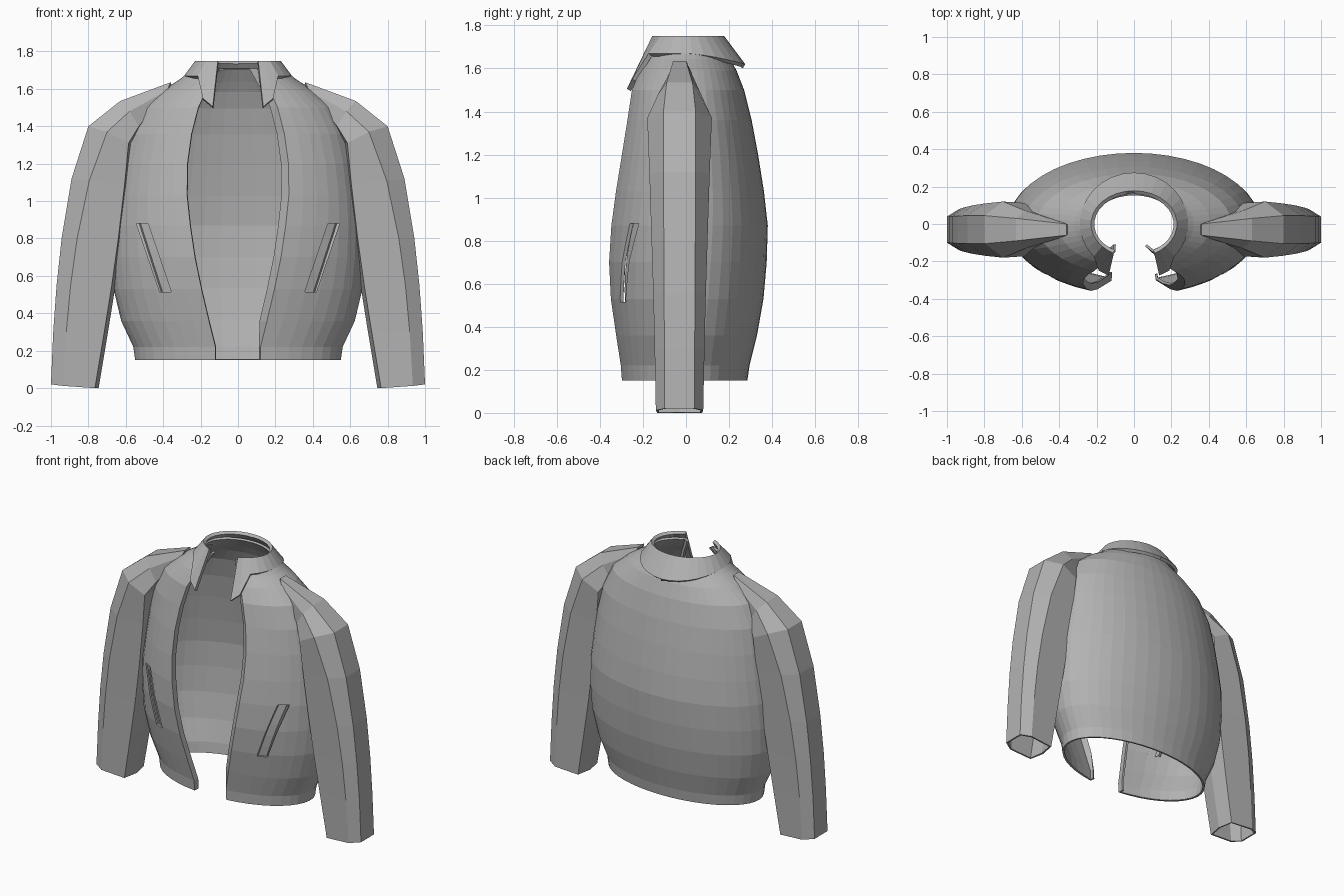
import bpy, math

if "Cube" in bpy.data.objects:
    bpy.data.objects.remove(bpy.data.objects["Cube"])

fabric = bpy.data.materials.new("grey fabric")
fabric.diffuse_color = (0.45, 0.45, 0.45, 1)
fabric.use_nodes = True
fabric.node_tree.nodes["Principled BSDF"].inputs["Base Color"].default_value = fabric.diffuse_color


def make(name, verts, faces):
    me = bpy.data.meshes.new(name)
    me.from_pydata(verts, [], faces)
    me.materials.append(fabric)
    ob = bpy.data.objects.new(name, me)
    bpy.context.collection.objects.link(ob)
    return ob


def loft(name, rows, closed=False):
    """Skin rows of points; normals point outward for clockwise rows going up."""
    n = len(rows[0])
    faces = []
    for i in range(len(rows) - 1):
        for j in range(n if closed else n - 1):
            k = (j + 1) % n
            faces.append((i * n + j, (i + 1) * n + j, (i + 1) * n + k, i * n + k))
    return make(name, [p for r in rows for p in r], faces)


def modify(ob, kind, **settings):
    m = ob.modifiers.new(kind.lower(), kind)
    for key, value in settings.items():
        setattr(m, key, value)
    bpy.context.view_layer.objects.active = ob
    bpy.ops.object.modifier_apply(modifier=m.name)


# Body profile: height, half width, front depth, back depth, half opening
PROFILE = [
    (0.15, .55, .305, .285, .12), (0.22, .56, .31, .295, .12),
    (0.36, .625, .335, .33, .155), (0.53, .665, .365, .36, .195),
    (0.70, .675, .38, .375, .23), (0.87, .67, .375, .38, .255),
    (1.03, .65, .358, .362, .272), (1.20, .625, .33, .335, .27),
    (1.36, .59, .30, .305, .248), (1.50, .52, .275, .27, .212),
    (1.59, .41, .235, .235, .17), (1.645, .32, .20, .205, .135),
    (1.71, .235, .165, .165, .10)]


def front_y(x, z):
    """Depth of the front panel at a point."""
    for a, b in zip(PROFILE, PROFILE[1:]):
        if a[0] <= z <= b[0]:
            f = (z - a[0]) / (b[0] - a[0])
            w, d = (a[i] + f * (b[i] - a[i]) for i in (1, 2))
            return -d * math.sqrt(1 - (x / w) ** 2)


# Body shell with folded front facings
rows = []
for i, (z, w, df, db, gap) in enumerate(PROFILE):
    a = math.asin(gap / w)
    row = []
    for j in range(41):
        p = a + (2 * math.pi - 2 * a) * j / 40
        c = math.cos(p)
        row.append((-w * math.sin(p), -c * (df if c > 0 else db), z))
    fold = .008 if i < 2 else .04
    x, y, _ = row[0]
    row.insert(0, (x + .003, y + .04, z))
    x, y, _ = row[-1]
    row.append((x - fold, y + .03, z))
    rows.append(row)
body = loft("jacket_body", rows)
modify(body, 'SOLIDIFY', thickness=.014)

# Slanted pocket slits cut through the front, with a lining behind each
TOP, BOTTOM = (.512, .88), (.388, .515)
for side in (-1, 1):
    verts = [(side * (x + s * .031), y, z) for y in (-.6, -.08)
             for x, z in (TOP, BOTTOM) for s in (-1, 1)]
    faces = [(0, 1, 3, 2), (4, 6, 7, 5), (0, 4, 5, 1),
             (2, 3, 7, 6), (0, 2, 6, 4), (1, 5, 7, 3)]
    if side > 0:
        faces = [f[::-1] for f in faces]
    cutter = make("pocket_cutter", verts, faces)
    cutter.hide_render = True
    modify(body, 'BOOLEAN', operation='DIFFERENCE', solver='EXACT', object=cutter)
    bpy.data.objects.remove(cutter)

    lining = []
    for k in range(6):
        f = k / 5
        x = BOTTOM[0] + f * (TOP[0] - BOTTOM[0])
        z = BOTTOM[1] - .01 + f * (TOP[1] - BOTTOM[1] + .02)
        lining.append([(side * (x + o), front_y(x + o, z) + depth, z)
                       for o, depth in ((.04, .03), (.02, .045), (.012, .022),
                                        (-.04, .022))])
    loft("pocket_lining", lining)

# Turned-down collar: lower edge flares out and drops to two front tips
steps = [28, 37] + list(range(48, 181, 12)) + [180]
half = []
for d in steps:
    s, c = math.sin(math.radians(d)), math.cos(math.radians(d))
    if d == 28:
        low = (-.135, -.275, 1.505)
    elif d == 37:
        low = (-.188, -.25, 1.55)
    else:
        low = (-.29 * s, -c * (.26 if c > 0 else .275),
               1.67 - .05 * max(0, -c) ** 1.5)
    half.append((low, (-.23 * s, -.178 * c, 1.75)))
full = half + [tuple((-x, y, z) for x, y, z in pair) for pair in half[-2::-1]]
collar = loft("collar", [[p[0] for p in full], [p[1] for p in full]])
modify(collar, 'SOLIDIFY', thickness=.022)

# Sleeves: outer x,z / ridge x,z / inner x,z / half depth / half outer face
STATIONS = [
    (1.00, .02, .935, .012, .765, .0, .11, .07),
    (.988, .30, .918, .30, .715, .30, .116, .07),
    (.970, .55, .895, .55, .675, .55, .122, .072),
    (.943, .80, .860, .80, .64, .80, .13, .073),
    (.890, 1.12, .795, 1.11, .605, 1.10, .14, .075),
    (.80, 1.40, .70, 1.37, .585, 1.31, .15, .075),
    (.63, 1.535, .58, 1.48, .53, 1.40, .10, .06),
    (.36, 1.635, .38, 1.59, .40, 1.56, .04, .03)]
rows = []
for ox, oz, rx, rz, ix, iz, h, f in STATIONS:
    c = -.03
    rows.append([(ox, c + f, oz), (ox, c - f, oz), (rx, c - h, rz),
                 (ix, c - h * .95, iz), (ix - .02, c, iz),
                 (ix, c + h * .95, iz), (rx, c + h, rz)])
sleeves = loft("sleeves", rows, closed=True)
modify(sleeves, 'MIRROR')
modify(sleeves, 'SOLIDIFY', thickness=.012)
